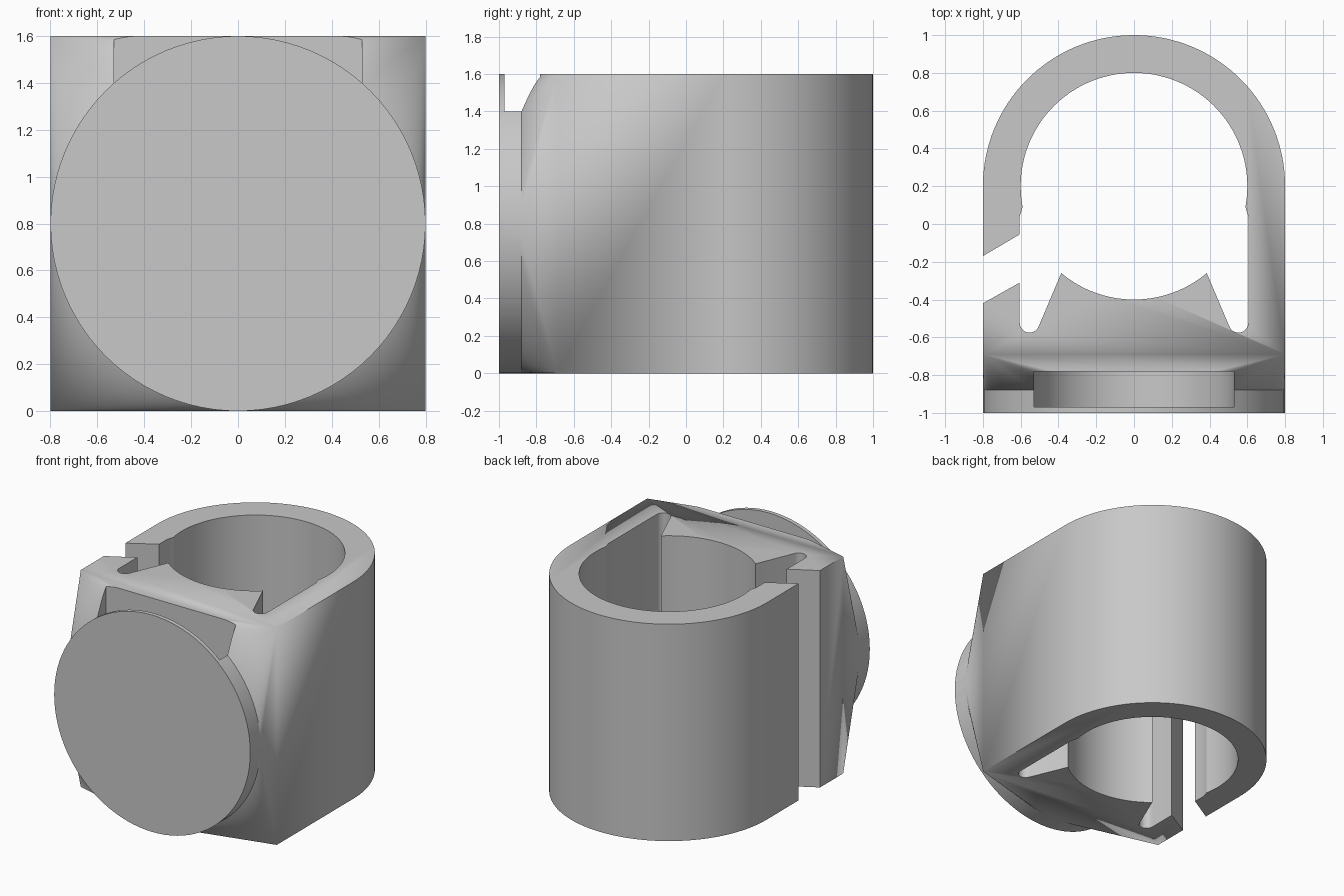
import bpy, bmesh, math
from math import radians, sin, cos, asin, degrees

cube = bpy.data.objects.get("Cube")
if cube:
    bpy.data.objects.remove(cube, do_unlink=True)

HALF = 0.8          # half width, disc radius and mid height
HEIGHT = 2 * HALF
CORNER_Y, DISC_BACK, DISC_FRONT = -0.69, -0.88, -1.0

grey = bpy.data.materials.new("light_grey")
grey.use_nodes = True
colour = (0.58, 0.58, 0.58, 1)
grey.diffuse_color = colour
grey.node_tree.nodes["Principled BSDF"].inputs["Base Color"].default_value = colour


def arc(cx, cy, r, start, end, n):
    """Points along an arc, angles in degrees."""
    steps = [radians(start + (end - start) * i / n) for i in range(n + 1)]
    return [(cx + r * cos(a), cy + r * sin(a)) for a in steps]


def mirror(points):
    return [(-x, y) for x, y in reversed(points)]


def make_object(name, bm):
    bmesh.ops.remove_doubles(bm, verts=bm.verts, dist=0.0001)
    bmesh.ops.recalc_face_normals(bm, faces=bm.faces)
    mesh = bpy.data.meshes.new(name)
    bm.to_mesh(mesh)
    bm.free()
    obj = bpy.data.objects.new(name, mesh)
    bpy.context.collection.objects.link(obj)
    mesh.materials.append(grey)
    return obj


# Clamp outline: outer shell, open gap on the right, bore, relief slots, saddle
dip = degrees(asin(0.11 / 0.6))
saddle_end = degrees(asin(0.46 / 0.6))
slot = arc(0.553, -0.523, 0.052, 0, -158, 10)
outline = [(-HALF, CORNER_Y), (HALF, CORNER_Y)]
outline += arc(0, 0.2, HALF, 0, 180, 64)
outline += [(-HALF, -0.17), (-0.605, -0.055), (-0.605, 0.04)]
outline += arc(0, 0.2, 0.6, 180 + dip, -dip, 64)
outline += [(0.605, 0.04)] + slot
outline += arc(0, 0.2, 0.6, -saddle_end, saddle_end - 180, 28)
outline += mirror(slot) + [(-0.605, -0.31), (-HALF, -0.42)]

bm = bmesh.new()
low = [bm.verts.new((x, y, 0)) for x, y in outline]
high = [bm.verts.new((x, y, HEIGHT)) for x, y in outline]
bm.faces.new(low)
bm.faces.new(high)
for i in range(1, len(outline)):        # first side stays open for the front
    j = (i + 1) % len(outline)
    bm.faces.new((low[i], low[j], high[j], high[i]))

# Round front disc, blended back into the four square corners
QUARTER = 24
N = 4 * QUARTER


def ring(y):
    angles = [2 * math.pi * i / N for i in range(N)]
    return [bm.verts.new((HALF * cos(a), y, HALF + HALF * sin(a))) for a in angles]


front, back = ring(DISC_FRONT), ring(DISC_BACK)
corners = [high[1], high[0], low[0], low[1]]
bm.faces.new(front)
for i in range(N):
    j = (i + 1) % N
    bm.faces.new((front[i], front[j], back[j], back[i]))
    bm.faces.new((back[i], back[j], corners[i // QUARTER]))
for q in range(4):
    bm.faces.new((corners[q - 1], corners[q], back[q * QUARTER]))
body = make_object("clamp_body", bm)

# Round-bottomed pocket behind the thin front plate, open at the top
bm = bmesh.new()
section = [(0.53, 2.0), (-0.53, 2.0)] + arc(0, HALF, 0.53, 180, 360, 40)
sides = [[bm.verts.new((x, y, z)) for x, z in section] for y in (-0.97, -0.78)]
for side in sides:
    bm.faces.new(side)
for i in range(len(section)):
    j = (i + 1) % len(section)
    bm.faces.new((sides[0][i], sides[0][j], sides[1][j], sides[1][i]))
cutter = make_object("pocket_cutter", bm)
cutter.hide_render = True

cut = body.modifiers.new("pocket", 'BOOLEAN')
cut.operation = 'DIFFERENCE'
cut.solver = 'EXACT'
cut.object = cutter
bpy.ops.object.select_all(action='DESELECT')
body.select_set(True)
bpy.context.view_layer.objects.active = body
bpy.ops.object.modifier_apply(modifier=cut.name)
bpy.data.objects.remove(cutter, do_unlink=True)
bpy.ops.object.shade_smooth_by_angle(angle=radians(20))
